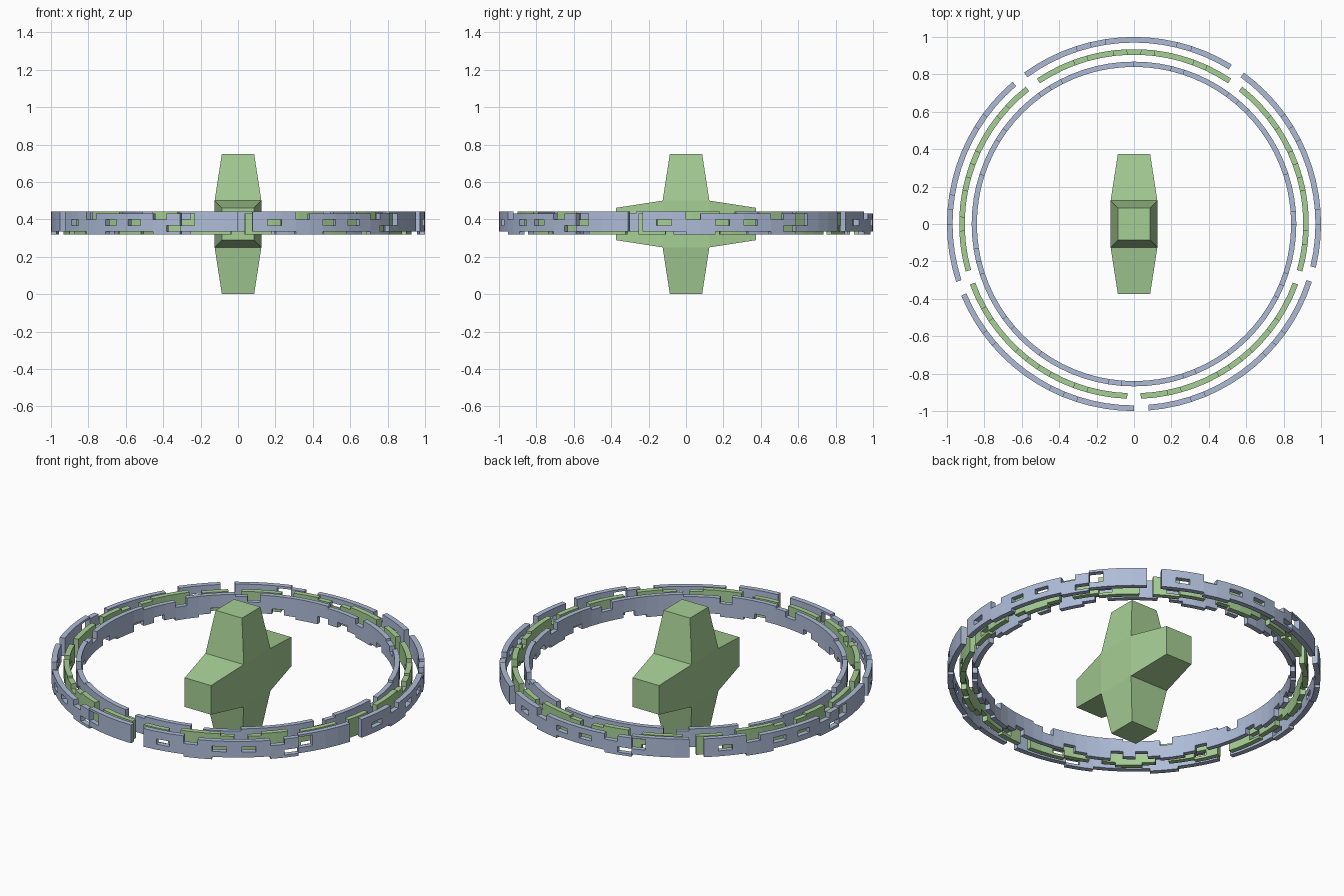
import bpy, bmesh, math
from mathutils import Vector

if "Cube" in bpy.data.objects:
    bpy.data.objects.remove(bpy.data.objects["Cube"])


def material(name, rgb):
    m = bpy.data.materials.new(name)
    m.diffuse_color = (*rgb, 1)
    m.use_nodes = True
    m.node_tree.nodes["Principled BSDF"].inputs["Base Color"].default_value = m.diffuse_color
    return m


GREEN = material("green", (0.38, 0.62, 0.30))
BLUE = material("blue", (0.42, 0.50, 0.68))


def finish(bm, name, mat):
    bmesh.ops.recalc_face_normals(bm, faces=bm.faces)
    me = bpy.data.meshes.new(name)
    bm.to_mesh(me)
    bm.free()
    me.materials.append(mat)
    ob = bpy.data.objects.new(name, me)
    bpy.context.collection.objects.link(ob)
    return ob


# Central core: cube with four tapered arms (up, down, front, back)
bm = bmesh.new()
bmesh.ops.create_cube(bm, size=0.25)
bm.normal_update()
arms = [f for f in bm.faces if abs(f.normal.x) < 0.5]
for f in arms:
    n = f.normal.copy()
    new = bmesh.ops.extrude_discrete_faces(bm, faces=[f])["faces"][0]
    for v in new.verts:
        side = v.co - n * v.co.dot(n)
        v.co = side * 0.69 + n * 0.375
bmesh.ops.remove_doubles(bm, verts=bm.verts, dist=1e-5)
core = finish(bm, "core", GREEN)
core.location.z = 0.375

# Pierced rings: 80 angular cells, one 16-cell pattern repeated five times
Z = [0.32, 0.335, 0.367, 0.398, 0.43, 0.443]
N = 80


def pierced_ring(name, r_in, r_out, start_deg, rows, mat):
    rows = rows[::-1]                       # written top row first
    top = len(rows)
    bm = bmesh.new()
    cache = {}

    def filled(i, j):
        return 0 <= j < top and rows[j][i % 16] == "#"

    def vert(i, j, k):
        key = (i % N, j, k)
        if key not in cache:
            a = math.radians(start_deg + 360 / N * i)
            r = (r_in, r_out)[k]
            cache[key] = bm.verts.new((r * math.cos(a), r * math.sin(a), Z[j]))
        return cache[key]

    def quad(*keys):
        bm.faces.new([vert(*k) for k in keys])

    for i in range(N):
        for j in range(top):
            if not filled(i, j):
                continue
            quad((i, j, 1), (i + 1, j, 1), (i + 1, j + 1, 1), (i, j + 1, 1))
            quad((i, j, 0), (i, j + 1, 0), (i + 1, j + 1, 0), (i + 1, j, 0))
            for d in (0, 1):
                if not filled(i, j + 2 * d - 1):
                    quad((i, j + d, 0), (i + 1, j + d, 0), (i + 1, j + d, 1), (i, j + d, 1))
                if not filled(i + 2 * d - 1, j):
                    quad((i + d, j, 0), (i + d, j + 1, 0), (i + d, j + 1, 1), (i + d, j, 1))
    return finish(bm, name, mat)


pierced_ring("outer_ring", 0.97, 1.0, -90, [
    ".###........####",
    ".###.#####.#.###",
    ".#.###.#.###.###",
    ".##########.####",
    "....##....##...."], BLUE)

pierced_ring("middle_ring", 0.905, 0.935, -92.25, [
    "....###...##....",
    ".##.####.###.###",
    ".###############",
    ".#.##.####.##.##",
    ".##....##....###"], GREEN)

pierced_ring("inner_ring", 0.84, 0.868, -90, [
    "####....######..",
    "####.#########.#",
    "################",
    "#.####.#.###.###",
    "...##....##....."], BLUE)
